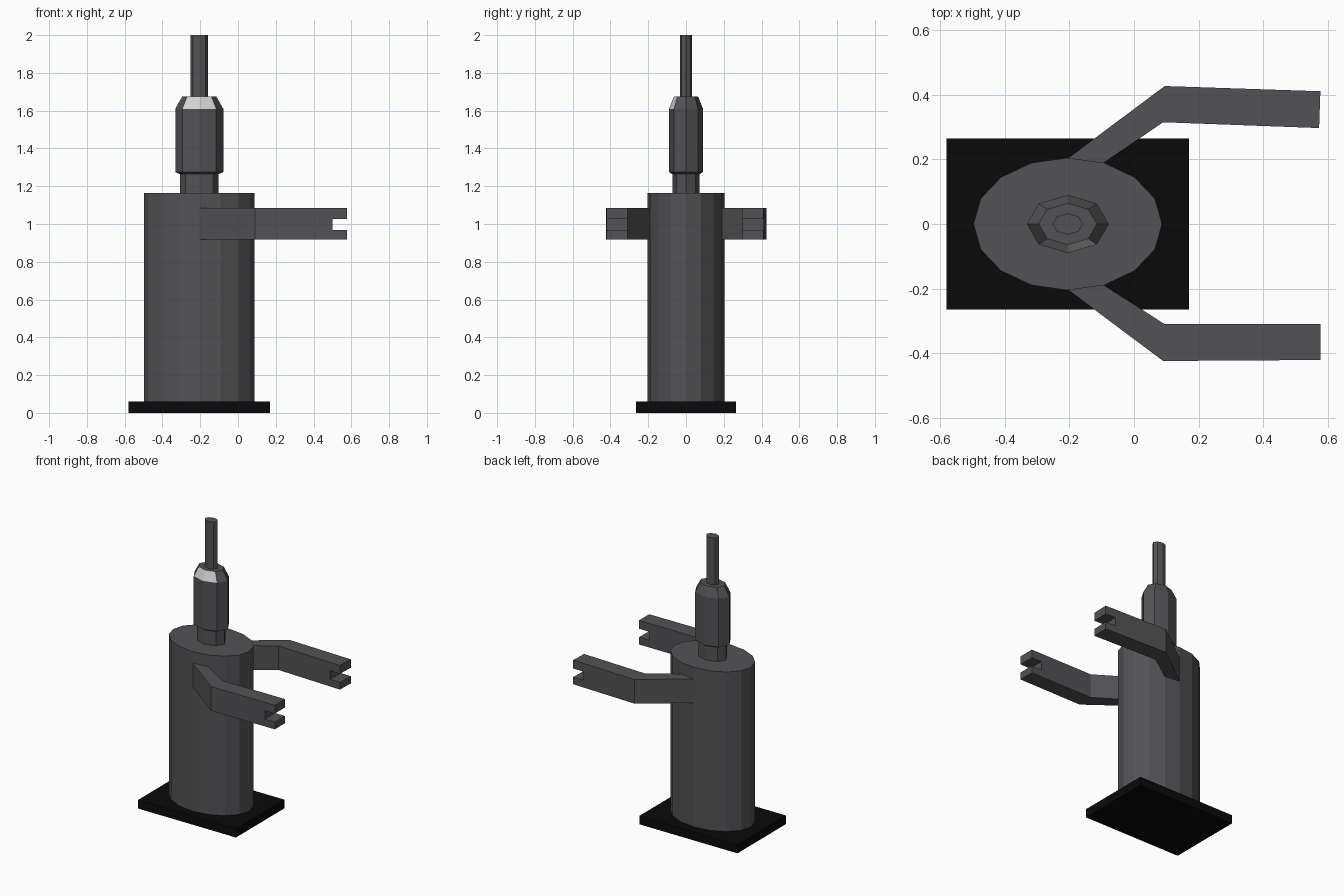
import bpy, bmesh, math

if "Cube" in bpy.data.objects:
    bpy.data.objects.remove(bpy.data.objects["Cube"])

CX = -0.205  # centre line of body and rod


def material(name, rgb):
    m = bpy.data.materials.new(name)
    m.diffuse_color = (*rgb, 1)
    m.use_nodes = True
    m.node_tree.nodes["Principled BSDF"].inputs["Base Color"].default_value = m.diffuse_color
    return m


GREY = material("dark grey", (0.085, 0.085, 0.09))
BLACK = material("black", (0.003, 0.003, 0.003))
LIGHT = material("light grey", (0.65, 0.65, 0.65))


def finish(name, bm, *mats):
    bmesh.ops.recalc_face_normals(bm, faces=bm.faces)
    mesh = bpy.data.meshes.new(name)
    bm.to_mesh(mesh)
    bm.free()
    for m in mats:
        mesh.materials.append(m)
    ob = bpy.data.objects.new(name, mesh)
    bpy.context.collection.objects.link(ob)
    return ob


def oval_stack(name, sides, rings, *mats):
    """Stack of elliptical rings (z, radius x, radius y), capped at both ends."""
    bm = bmesh.new()
    loops = []
    for z, rx, ry in rings:
        loops.append([bm.verts.new((CX + rx * math.cos(i * math.tau / sides),
                                    ry * math.sin(i * math.tau / sides), z))
                      for i in range(sides)])
    for a, b in zip(loops, loops[1:]):
        for i in range(sides):
            j = (i + 1) % sides
            bm.faces.new((a[i], a[j], b[j], b[i]))
    bm.faces.new(loops[0])
    bm.faces.new(loops[-1])
    return finish(name, bm, *mats)


def arm(name, side, stations):
    """Bent bar with a slotted end; stations give (outer xy, inner xy)."""
    lo, s0, s1, hi = 0.918, 0.968, 1.027, 1.085
    # side outline as (station, height): root, elbow, slot, tip
    outline = [(0, lo), (1, lo), (3, lo), (3, s0), (2, s0),
               (2, s1), (3, s1), (3, hi), (1, hi), (0, hi)]
    bm = bmesh.new()
    rows = [[bm.verts.new((stations[s][k][0], side * stations[s][k][1], z))
             for s, z in outline] for k in (0, 1)]
    for r in rows:
        bm.faces.new((r[0], r[1], r[8], r[9]))
        bm.faces.new(r[1:9])
    for i in range(10):
        j = (i + 1) % 10
        bm.faces.new((rows[0][i], rows[0][j], rows[1][j], rows[1][i]))
    return finish(name, bm, GREY)


# base plate
bm = bmesh.new()
bmesh.ops.create_cube(bm, size=1)
bmesh.ops.scale(bm, verts=bm.verts, vec=(0.75, 0.53, 0.06))
bmesh.ops.translate(bm, verts=bm.verts, vec=(CX, 0, 0.03))
finish("base_plate", bm, BLACK)

# oval body, neck, collar and rod
oval_stack("body", 16, [(0.06, 0.292, 0.205), (1.165, 0.292, 0.205)], GREY)
oval_stack("neck", 8, [(1.165, 0.102, 0.072), (1.265, 0.102, 0.072)], GREY)
collar = oval_stack("collar", 8, [(1.265, 0.105, 0.074), (1.275, 0.127, 0.09),
                                  (1.61, 0.127, 0.09), (1.675, 0.09, 0.064)],
                    GREY, LIGHT)
oval_stack("rod", 8, [(1.675, 0.047, 0.033), (2.0, 0.047, 0.033)], GREY)

# the two front bevel faces of the collar are light
for p in collar.data.polygons:
    if p.center.z > 1.62 and p.center.y < -0.04:
        p.material_index = 1

# slotted arms
arm("back_arm", 1, [((-0.205, 0.203), (-0.10, 0.185)), ((0.095, 0.427), (0.09, 0.315)),
                    ((0.50, 0.413), (0.495, 0.30)), ((0.577, 0.411), (0.573, 0.297))])
arm("front_arm", -1, [((-0.205, 0.203), (-0.10, 0.185)), ((0.09, 0.424), (0.095, 0.31)),
                      ((0.50, 0.421), (0.50, 0.31)), ((0.577, 0.421), (0.577, 0.31))])
